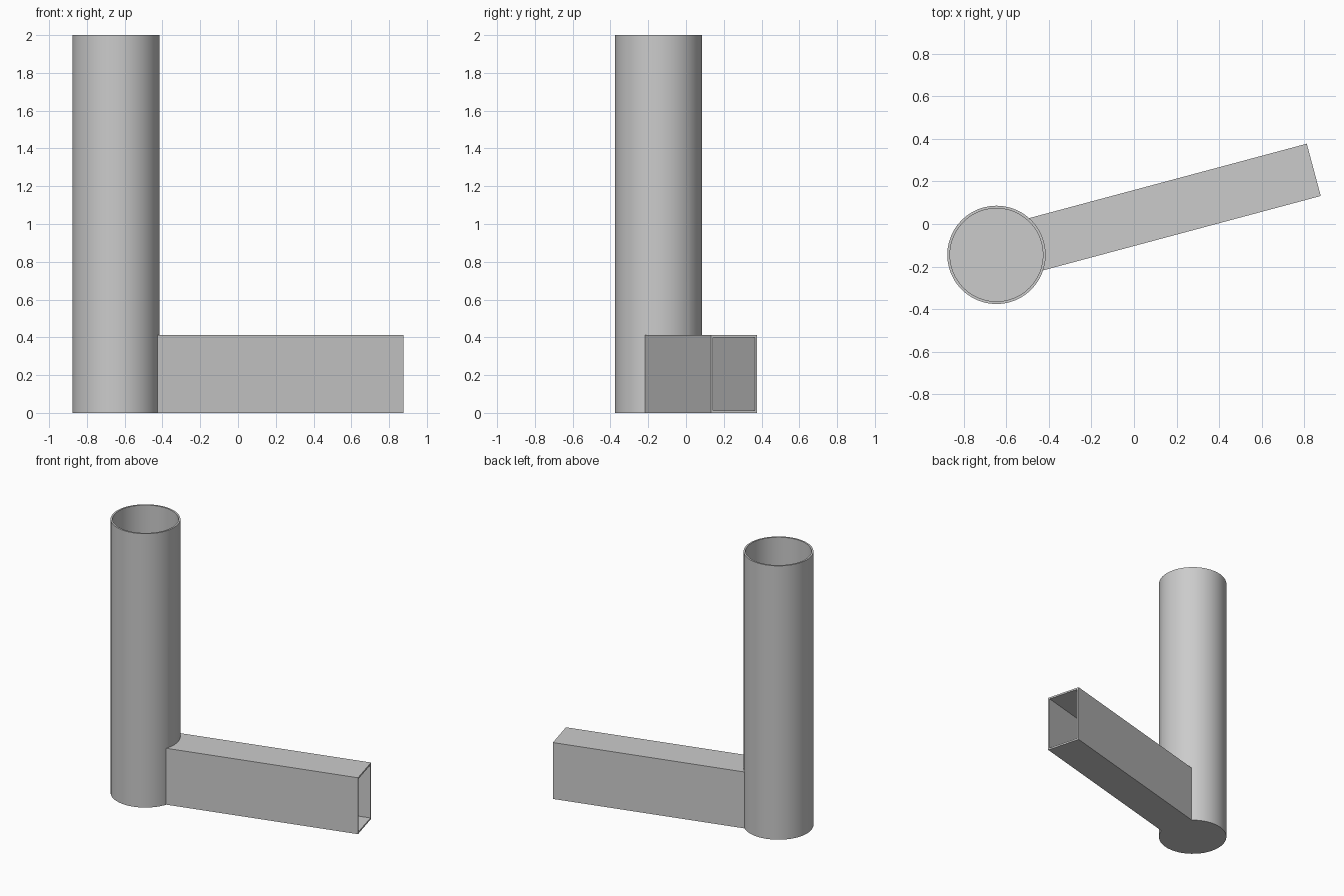
import bpy
from math import cos, sin, radians

if "Cube" in bpy.data.objects:
    bpy.data.objects.remove(bpy.data.objects["Cube"])

CX, CY = -0.646, -0.145      # axis of the upright pipe
R, WALL = 0.231, 0.0125      # pipe radius and wall thickness
ANGLE = radians(15)          # direction of the side tube
REACH = 1.543                # pipe axis to open end of side tube
W, H = 0.254, 0.412          # side tube outer section


def cylinder(name, r, z0, z1):
    bpy.ops.mesh.primitive_cylinder_add(vertices=48, radius=r, depth=z1 - z0,
                                        location=(CX, CY, (z0 + z1) / 2))
    ob = bpy.context.object
    ob.name = name
    return ob


def box(name, d0, d1, width, z0, z1):
    """Box along the tube direction, from distance d0 to d1 off the pipe axis."""
    d = (d0 + d1) / 2
    bpy.ops.mesh.primitive_cube_add(size=1, rotation=(0, 0, ANGLE),
        location=(CX + d * cos(ANGLE), CY + d * sin(ANGLE), (z0 + z1) / 2))
    ob = bpy.context.object
    ob.name = name
    ob.scale = (d1 - d0, width, z1 - z0)
    bpy.ops.object.transform_apply(location=False, rotation=False, scale=True)
    return ob


def cut(target, cutter):
    bpy.context.view_layer.update()
    mod = target.modifiers.new("cut", 'BOOLEAN')
    mod.operation = 'DIFFERENCE'
    mod.solver = 'EXACT'
    mod.object = cutter
    bpy.ops.object.select_all(action='DESELECT')
    bpy.context.view_layer.objects.active = target
    target.select_set(True)
    bpy.ops.object.modifier_apply(modifier=mod.name)
    bpy.data.objects.remove(cutter)


# Upright pipe: open top, closed floor, opening into the side tube
pipe = cylinder("upright_pipe", R, 0, 2)
cut(pipe, cylinder("bore", R - WALL, WALL, 2.1))
cut(pipe, box("passage", 0.05, 0.5, W - 2 * WALL, WALL, H - WALL))

# Rectangular side tube, trimmed to the round pipe
tube = box("side_tube", 0.1, REACH, W, 0, H)
cut(tube, box("hollow", 0.0, REACH + 0.1, W - 2 * WALL, WALL, H - WALL))
cut(tube, cylinder("trim", R, -0.1, 2.1))

# Smooth the round walls, keep edges sharp
for ob in (pipe, tube):
    bpy.ops.object.select_all(action='DESELECT')
    ob.select_set(True)
    bpy.context.view_layer.objects.active = ob
    bpy.ops.object.shade_smooth_by_angle(angle=radians(30))
